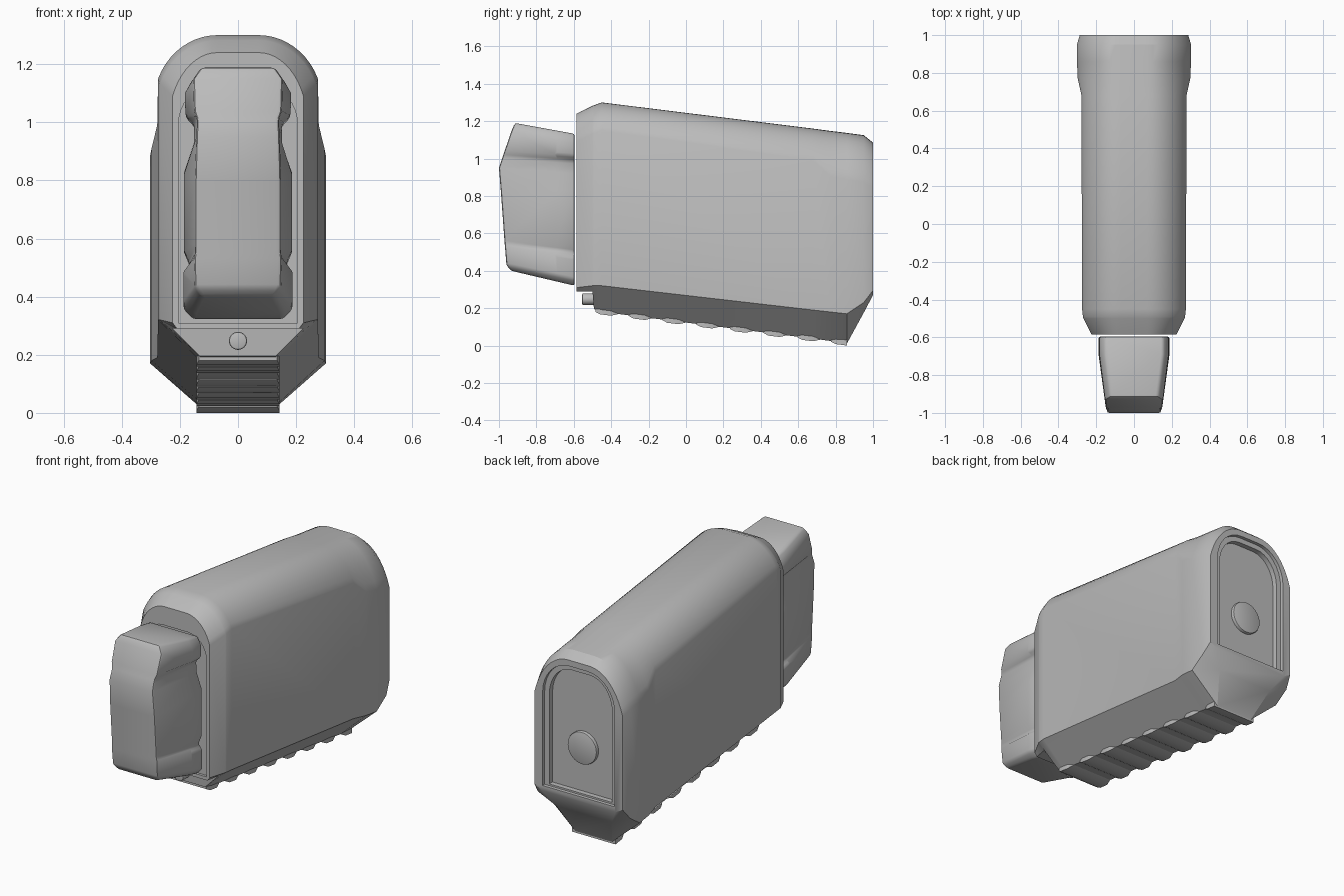
import bpy, bmesh, math
from mathutils import Vector

cube = bpy.data.objects.get("Cube")
if cube:
    bpy.data.objects.remove(cube, do_unlink=True)

grey = bpy.data.materials.new("plain grey")
grey.use_nodes = True
grey.diffuse_color = (0.5, 0.5, 0.5, 1)
grey.node_tree.nodes["Principled BSDF"].inputs["Base Color"].default_value = (0.5, 0.5, 0.5, 1)


def loft(name, rings):
    """Skin equal-length closed rings and cap both ends."""
    bm = bmesh.new()
    loops = [[bm.verts.new(p) for p in ring] for ring in rings]
    n = len(loops[0])
    for a, b in zip(loops, loops[1:]):
        for i in range(n):
            j = (i + 1) % n
            bm.faces.new((a[i], a[j], b[j], b[i]))
    bm.faces.new(loops[0])
    bm.faces.new(loops[-1])
    bmesh.ops.recalc_face_normals(bm, faces=bm.faces)
    mesh = bpy.data.meshes.new(name)
    bm.to_mesh(mesh)
    bm.free()
    mesh.materials.append(grey)
    ob = bpy.data.objects.new(name, mesh)
    bpy.context.collection.objects.link(ob)
    return ob


def activate(ob):
    bpy.ops.object.select_all(action='DESELECT')
    ob.select_set(True)
    bpy.context.view_layer.objects.active = ob


def bevel(ob, width, segments=2, angle=30):
    m = ob.modifiers.new("soft edges", 'BEVEL')
    m.width, m.segments = width, segments
    m.limit_method, m.angle_limit = 'ANGLE', math.radians(angle)
    activate(ob)
    bpy.ops.object.modifier_apply(modifier=m.name)


def smooth(ob, angle=30):
    activate(ob)
    bpy.ops.object.shade_smooth_by_angle(angle=math.radians(angle))


def cut(ob, cutter):
    m = ob.modifiers.new("recess", 'BOOLEAN')
    m.operation, m.object, m.solver = 'DIFFERENCE', cutter, 'EXACT'
    activate(ob)
    bpy.ops.object.modifier_apply(modifier=m.name)
    bpy.data.objects.remove(cutter, do_unlink=True)


def mirrored(half):
    """Close a right-hand half outline by mirroring it in x."""
    return half + [(-x, z) for x, z in reversed(half)]


def arch(hw, z0, z1, drop, flat, steps=8):
    """Half outline: rounded top, straight side, square foot."""
    pts = []
    for i in range(steps + 1):
        t = math.pi / 2 * i / steps
        pts.append((flat + (hw - flat) * math.sin(t), z1 - drop * (1 - math.cos(t))))
    return pts + [(hw, z0)]


def prism(name, half, y0, y1):
    outline = mirrored(half)
    return loft(name, [[(x, y, z) for x, z in outline] for y in (y0, y1)])


def body_ring(y, hw, top, drop, side_z, foot_w, foot_z):
    limit, half = math.radians(68), []
    for i in range(11):
        t = limit * i / 10
        half.append((0.07 + (hw - 0.07) * math.sin(t) / math.sin(limit),
                     top - drop * (1 - math.cos(t)) / (1 - math.cos(limit))))
    half += [(hw, side_z), (foot_w, foot_z)]
    return [(x, y, z) for x, z in mirrored(half)]


# Main housing: tapering arched shell with a stepped nose and flared tail
body = loft("body", [body_ring(*r) for r in (
    (-0.585, 0.225, 1.24, 0.15, 0.31, 0.21, 0.29),
    (-0.50, 0.268, 1.282, 0.15, 0.32, 0.225, 0.29),
    (-0.492, 0.27, 1.285, 0.15, 0.32, 0.13, 0.195),
    (-0.45, 0.275, 1.30, 0.15, 0.32, 0.13, 0.18),
    (0.68, 0.278, 1.16, 0.17, 0.19, 0.13, 0.037),
    (0.77, 0.298, 1.148, 0.24, 0.18, 0.13, 0.025),
    (0.86, 0.302, 1.137, 0.25, 0.17, 0.12, 0.01),
    (0.95, 0.302, 1.125, 0.25, 0.23, 0.18, 0.175),
    (1.0, 0.287, 1.085, 0.24, 0.295, 0.24, 0.27))])

# Recesses in the tail and the nose
cut(body, prism("tail_lip_cutter", arch(0.235, 0.3, 1.05, 0.2, 0.06), 0.98, 1.1))
cut(body, prism("tail_cutter", arch(0.205, 0.31, 1.02, 0.18, 0.06), 0.95, 1.1))
cut(body, prism("nose_cutter", arch(0.205, 0.31, 1.13, 0.14, 0.08), -0.7, -0.57))
smooth(body)


# Round buttons
def button(name, radius, z, y0, y1):
    ring = [(radius * math.cos(math.tau * i / 32), z + radius * math.sin(math.tau * i / 32))
            for i in range(32)]
    ob = loft(name, [[(x, y, h) for x, h in ring] for y in (y0, y1)])
    bevel(ob, 0.006)
    smooth(ob, 40)


button("tail_button", 0.095, 0.57, 0.93, 0.97)
button("nose_button", 0.031, 0.248, -0.555, -0.45)

# Grip ridges along the sloping underside
for i in range(8):
    y = -0.485 + 0.18 * i
    rings = []
    for dy, depth, hw in ((0, 0.004, 0.135), (0.025, 0.014, 0.142),
                          (0.085, 0.014, 0.142), (0.125, 0, 0.13)):
        z = 0.18 - 0.1265 * (y + dy + 0.45)
        rings.append([(sx * hw, min(y + dy, 0.86), z + h)
                      for sx, h in ((-1, -depth), (1, -depth), (1, 0.03), (-1, 0.03))])
    smooth(loft(f"grip_ridge_{i + 1}", rings))


# Plug: stacked slanted sections, pinched at two grooves on each side
def plug_ring(zf, zr, yf, wf, wr):
    yr, ym = -0.595, -0.69
    zm = zr + (zf - zr) * (ym - yr) / (yf - yr)
    half = [(wf, yf, zf), (wr, ym, zm), (wr, yr, zr)]
    return half + [(-x, y, z) for x, y, z in reversed(half)]


plug = loft("plug", [plug_ring(*r) for r in (
    (0.40, 0.32, -0.935, 0.125, 0.155),
    (0.43, 0.355, -0.96, 0.147, 0.188),
    (0.53, 0.47, -0.968, 0.15, 0.188),
    (0.55, 0.50, -0.97, 0.147, 0.165),
    (0.58, 0.55, -0.972, 0.147, 0.185),
    (0.80, 0.83, -0.988, 0.147, 0.185),
    (0.95, 0.92, -1.0, 0.143, 0.152),
    (1.01, 0.985, -0.98, 0.14, 0.15),
    (1.04, 1.015, -0.97, 0.15, 0.18),
    (1.15, 1.08, -0.932, 0.153, 0.183),
    (1.19, 1.132, -0.915, 0.125, 0.155))])
bevel(plug, 0.012, 2, 35)
smooth(plug, 35)
